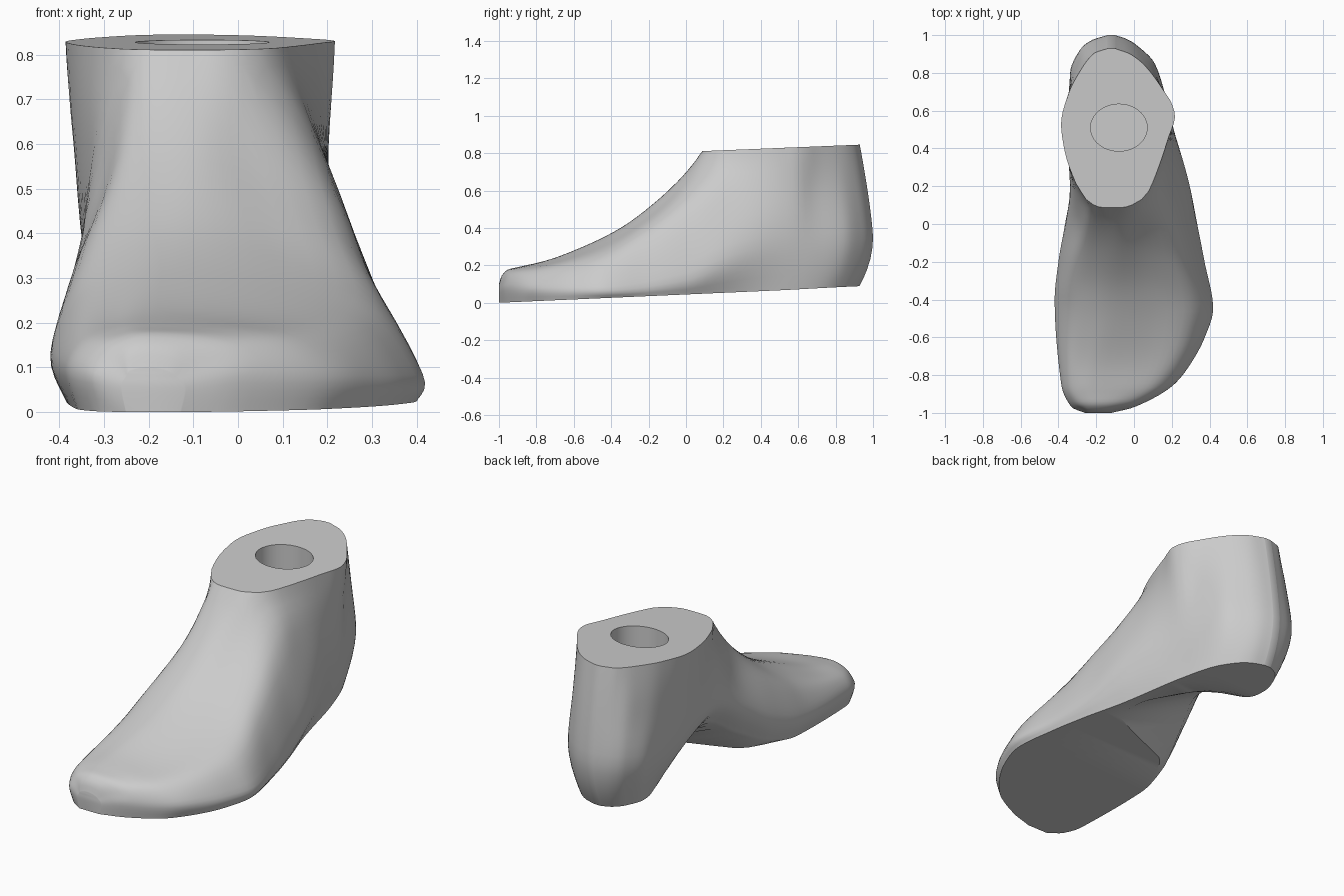
import bpy, bmesh, math

cube = bpy.data.objects.get("Cube")
if cube:
    bpy.data.objects.remove(cube, do_unlink=True)

STATIONS = 72   # cross-sections from toe to heel
STEPS = 5       # points between two neighbouring rails


def rail(*pts):
    """Smooth curve without overshoot through (y, value) pairs."""
    gaps = list(zip(pts, pts[1:]))
    sec = [(b[1] - a[1]) / (b[0] - a[0]) for a, b in gaps]
    slopes = [sec[0]]
    for p, q in zip(sec, sec[1:]):
        slopes.append(2 * p * q / (p + q) if p * q > 0 else 0)
    slopes.append(sec[-1])

    def value(y):
        i = 0
        while i < len(gaps) - 1 and y > pts[i + 1][0]:
            i += 1
        (ya, va), (yb, vb) = gaps[i]
        h = yb - ya
        t = (y - ya) / h
        da, db = slopes[i] * h, slopes[i + 1] * h
        bend = t * (1 - t) * (da * (1 - t) - db * t + (vb - va) * (2 * t - 1))
        return va + (vb - va) * t + bend
    return value


def ramp(y, start, end):
    t = min(max((y - start) / (end - start), 0), 1)
    return t * t * (3 - 2 * t)


def sole_height(y):
    return .0443 * (y + 1)


def cut_height(y):
    return .807 + .041 * y


# Sole outline, flat area edge and raised arch
sole_outer = rail((-1, -.13), (-.96, .0), (-.85, .19), (-.6, .36), (-.45, .4), (-.2, .36),
                  (0, .31), (.2, .25), (.6, .16), (.8, .105), (.92, .035), (.975, -.03), (1, -.1))
sole_inner = rail((-1, -.25), (-.95, -.32), (-.85, -.36), (-.4, -.385), (-.2, -.36), (0, -.3),
                  (.2, -.25), (.6, -.24), (.8, -.26), (.92, -.23), (.975, -.19), (1, -.14))
flat_edge = rail((-1, -.24), (-.95, -.31), (-.85, -.345), (-.4, -.365), (-.11, -.27), (0, -.03),
                 (.12, .19), (.25, .18), (.39, .11), (.67, -.1), (.8, -.22), (.92, -.21), (.975, -.18), (1, -.13))
arch_rise = rail((-1, 0), (-.4, 0), (-.2, .03), (0, .12), (.2, .23), (.4, .19), (.6, .03), (.72, 0), (1, 0))

# Widest line on each side
girth_outer = rail((-1, -.12), (-.97, .0), (-.85, .21), (-.75, .29), (-.6, .37), (-.45, .414), (-.2, .367),
                   (0, .33), (.2, .295), (.35, .255), (.5, .21), (.7, .16), (.85, .11), (.95, .01), (.98, -.04), (1, -.1))
girth_outer_z = rail((-1, .055), (-.97, .08), (-.45, .085), (0, .16), (.2, .24), (.4, .29), (.7, .31), (1, .35))
girth_inner = rail((-1, -.26), (-.97, -.33), (-.85, -.385), (-.4, -.42), (-.2, -.4), (0, -.365),
                   (.2, -.335), (.8, -.335), (.93, -.28), (.975, -.22), (1, -.14))
girth_inner_z = rail((-1, .055), (-.97, .08), (-.4, .13), (-.2, .19), (0, .31), (.2, .41), (.6, .3), (1, .35))

# Shoulders between the widest line and the instep
shoulder_outer = rail((-1, -.14), (-.95, .0), (-.85, .14), (-.6, .27), (-.45, .3), (-.2, .25), (0, .21),
                      (.2, .185), (.4, .195), (.58, .203), (.7, .16), (.85, .1), (.95, .01), (.98, -.04), (1, -.1))
shoulder_inner = rail((-1, -.25), (-.95, -.31), (-.85, -.35), (-.4, -.365), (-.2, -.34), (0, -.3),
                      (.2, -.325), (.5, -.368), (.75, -.338), (.87, -.3), (.93, -.27), (.975, -.21), (1, -.14))
shoulder_z = rail((-1, .08), (-.98, .115), (-.95, .14), (-.85, .16), (-.45, .25), (-.2, .38), (0, .51), (.2, .6), (1, .6))

# Instep ridge and ankle outline
ridge_x = rail((-1, -.2), (-.8, -.19), (-.45, -.13), (0, -.11), (1, -.12))
ridge_z = rail((-1, .1), (-.985, .145), (-.95, .178), (-.9, .19), (-.75, .225), (-.55, .3), (-.35, .4),
               (-.15, .55), (0, .697), (.09, .815), (.25, 1.1), (1, 1.2))
ridge_drop = rail((-1, .008), (-.85, .012), (-.45, .03), (-.1, .04), (.09, .035), (.16, .07), (1, .1))
top_outer = rail((-1, -.16), (-.85, .02), (-.45, .08), (0, .01), (.09, .01), (.16, .07), (.3, .13),
                 (.45, .18), (.58, .217), (.66, .2), (.73, .165), (.9, .06), (.97, -.02), (1, -.1))
top_inner = rail((-1, -.24), (-.85, -.28), (-.45, -.27), (-.1, -.24), (.09, -.23), (.14, -.26), (.22, -.31),
                 (.4, -.37), (.53, -.386), (.73, -.345), (.86, -.29), (.975, -.21), (1, -.14))


def catmull(a, b, c, d, t):
    return .5 * (2 * b + (c - a) * t + (2 * a - 5 * b + 4 * c - d) * t * t
                 + (3 * b - a - 3 * c + d) * t ** 3)


def section(y):
    """Closed cross-section: up the outer side, over, down the inner side."""
    low = sole_height(y)
    peak = ridge_z(y)
    side_top = min(peak - ridge_drop(y), cut_height(y))
    ctrl = [(sole_outer(y), low), (girth_outer(y), girth_outer_z(y)),
            (shoulder_outer(y), shoulder_z(y)), (top_outer(y), side_top),
            (ridge_x(y), peak), (top_inner(y), side_top),
            (shoulder_inner(y), shoulder_z(y)), (girth_inner(y), girth_inner_z(y)),
            (sole_inner(y), low + arch_rise(y))]
    ext = [ctrl[0]] + ctrl + [ctrl[-1]]

    # Around the ankle the sides run straight up through the cut
    upright = ramp(y, .03, .16)

    def beyond(rim):
        goal = (rim[0], rim[1] + .2)
        return tuple(p + (q - p) * upright for p, q in zip(ctrl[4], goal))

    pts = []
    for i in range(len(ctrl) - 1):
        window = ext[i:i + 4]
        if i == 2:
            window[3] = beyond(ctrl[3])
        elif i == 5:
            window[0] = beyond(ctrl[5])
        for j in range(STEPS):
            pts.append([catmull(*(p[k] for p in window), j / STEPS) for k in (0, 1)])
    pts += [ctrl[-1], (flat_edge(y), low)]

    # Lean the back of the heel in toward its top and bottom
    w = ramp(y, .45, 1)
    out = []
    for x, z in pts:
        if z < .35:
            lean = -.075 * ((.35 - z) / .265) ** 2
        else:
            lean = -.07 * ((z - .35) / .49) ** 1.3
        yy = y + w * lean
        out.append((x, yy, max(z, sole_height(yy))))
    return out


# Foot body lofted through the sections
bm = bmesh.new()
rings = []
for i in range(STATIONS + 1):
    y = -math.cos(math.pi * i / STATIONS)
    rings.append([bm.verts.new(p) for p in section(y)])
count = len(rings[0])
for a, b in zip(rings, rings[1:]):
    for i in range(count):
        j = (i + 1) % count
        bm.faces.new((a[i], a[j], b[j], b[i]))

# Toe and heel ends closed with strips
last = count - 2
for ring in (rings[0], rings[-1]):
    for i in range(last // 2 - 1):
        bm.faces.new((ring[i], ring[i + 1], ring[last - 1 - i], ring[last - i]))
    m = last // 2
    bm.faces.new((ring[m - 1], ring[m], ring[m + 1]))
    bm.faces.new((ring[0], ring[last], ring[last + 1]))
bmesh.ops.remove_doubles(bm, verts=bm.verts, dist=.0004)

# Flat ankle top
cut = bmesh.ops.bisect_plane(bm, geom=bm.verts[:] + bm.edges[:] + bm.faces[:], dist=.0001,
                             plane_co=(0, 0, cut_height(0)), plane_no=(0, -.041, 1), clear_outer=True)
rim = [e for e in cut["geom_cut"] if isinstance(e, bmesh.types.BMEdge) and e.is_boundary]
bmesh.ops.holes_fill(bm, edges=rim, sides=0)
bmesh.ops.recalc_face_normals(bm, faces=bm.faces)
mesh = bpy.data.meshes.new("foot_body")
bm.to_mesh(mesh)
bm.free()
foot = bpy.data.objects.new("foot_body", mesh)
bpy.context.collection.objects.link(foot)

grey = bpy.data.materials.new("light_grey")
grey.use_nodes = True
grey.diffuse_color = (.6, .6, .6, 1)
grey.node_tree.nodes["Principled BSDF"].inputs["Base Color"].default_value = (.6, .6, .6, 1)
mesh.materials.append(grey)

# Oval socket in the ankle
bpy.ops.mesh.primitive_cylinder_add(vertices=48, radius=.15, depth=.8, location=(-.08, .51, .85))
cutter = bpy.context.object
cutter.name = "socket_cutter"
cutter.scale.y = .83
cutter.hide_render = True
cutter.data.materials.append(grey)
bpy.context.view_layer.update()
socket = foot.modifiers.new("ankle_socket", 'BOOLEAN')
socket.operation = 'DIFFERENCE'
socket.solver = 'EXACT'
socket.object = cutter

bpy.ops.object.select_all(action='DESELECT')
foot.select_set(True)
bpy.context.view_layer.objects.active = foot
bpy.ops.object.modifier_apply(modifier=socket.name)
bpy.data.objects.remove(cutter, do_unlink=True)
bpy.ops.object.shade_smooth_by_angle(angle=math.radians(38))
